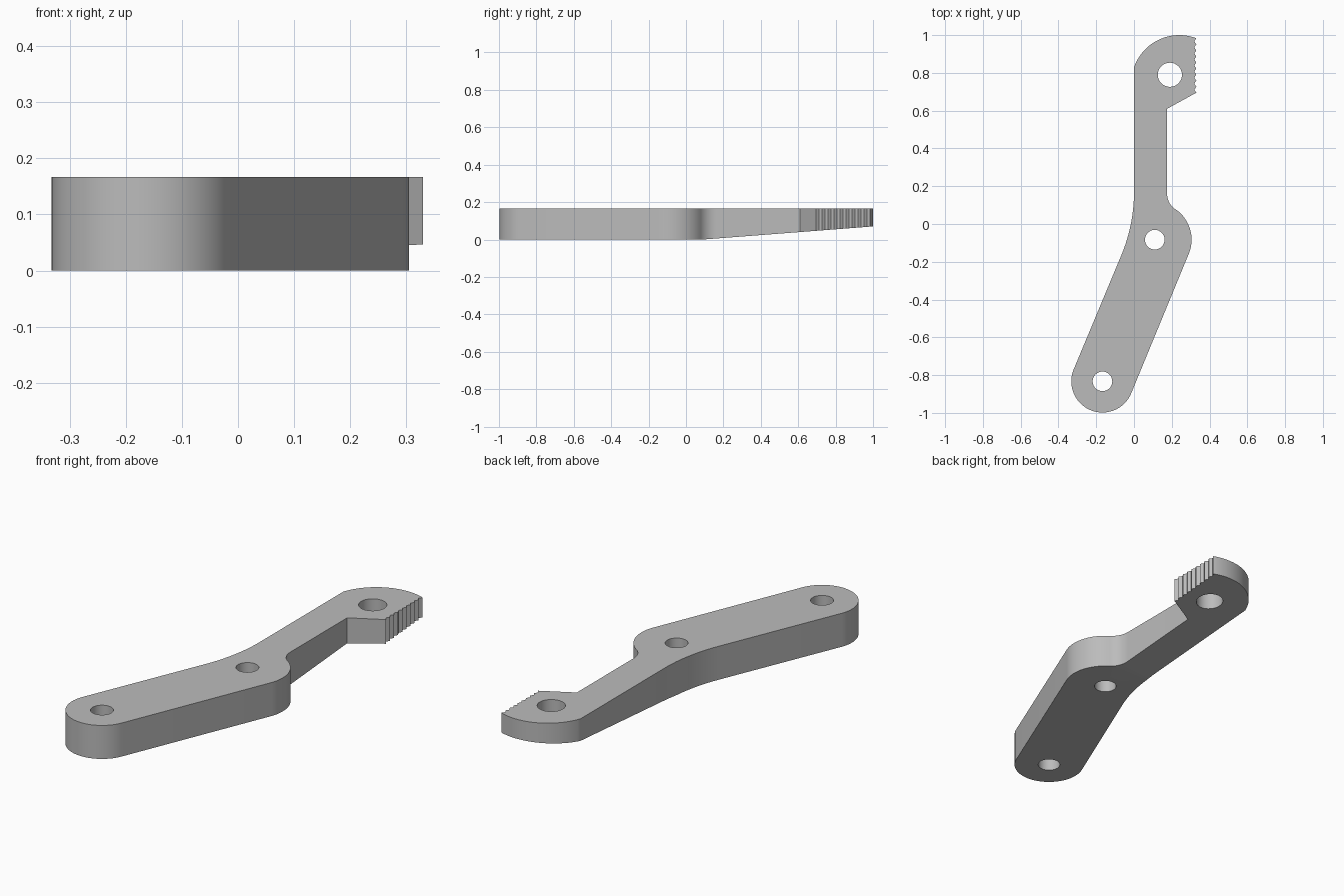
import bpy, bmesh
from math import sin, cos, radians

if "Cube" in bpy.data.objects:
    bpy.data.objects.remove(bpy.data.objects["Cube"], do_unlink=True)

THICK = 0.167      # plate height
CREASE_Y = 0.09    # where the underside starts to rise
RISE = 0.07        # underside height at the far tip
TEETH = 9


def arc(cx, cy, r, a0, a1, n):
    """Points along an arc, angles in degrees."""
    angles = [radians(a0 + (a1 - a0) * i / n) for i in range(n + 1)]
    return [(cx + r * cos(a), cy + r * sin(a)) for a in angles]


def loop(bm, pts):
    verts = [bm.verts.new((x, y, THICK)) for x, y in pts]
    return [bm.edges.new((v, verts[i - 1])) for i, v in enumerate(verts)]


# Grip teeth along the edge of the head
y0, y1 = 0.695, 0.983
step = (y1 - y0) / TEETH
teeth = [(0.33, y0)]
for i in range(TEETH):
    teeth += [(0.319, y0 + step * (i + 0.5)), (0.33, y0 + step * (i + 1))]

# Outline, counter-clockwise from the rounded lower end
outline = (
    arc(-0.167, -0.833, 0.165, 157.4, 339.8, 40)     # lower end
    + arc(0.11, -0.083, 0.195, -20.2, 56, 20)        # elbow lobe
    + arc(0.275, 0.161, 0.10, 236, 180, 12)          # fillet into neck
    + [(0.175, 0.61)]
    + teeth
    + arc(0.24, 0.746, 0.254, 71, 160.7, 24)         # head crown
    + arc(-0.87, 0.17, 0.87, 0, -22.6, 16)           # inner bend
)

bm = bmesh.new()
edges = loop(bm, outline)
for cx, cy, r in ((-0.167, -0.833, 0.052), (0.11, -0.083, 0.052), (0.19, 0.79, 0.064)):
    edges += loop(bm, arc(cx, cy, r, 0, 348.75, 31))
bmesh.ops.triangle_fill(bm, edges=edges, use_beauty=True, normal=(0, 0, 1))

# Cut at the crease so the underside can slope beyond it
bmesh.ops.bisect_plane(bm, geom=bm.verts[:] + bm.edges[:] + bm.faces[:],
                       plane_co=(0, CREASE_Y, 0), plane_no=(0, 1, 0))
result = bmesh.ops.extrude_face_region(bm, geom=bm.faces[:], use_keep_orig=True)
for v in result["geom"]:
    if isinstance(v, bmesh.types.BMVert):
        v.co.z = RISE * max(0, v.co.y - CREASE_Y) / (1 - CREASE_Y)
bmesh.ops.recalc_face_normals(bm, faces=bm.faces[:])

mesh = bpy.data.meshes.new("lever_arm")
bm.to_mesh(mesh)
bm.free()
lever = bpy.data.objects.new("lever_arm", mesh)
bpy.context.collection.objects.link(lever)

# Plain grey metal
grey = bpy.data.materials.new("grey")
grey.use_nodes = True
colour = (0.5, 0.5, 0.5, 1)
grey.diffuse_color = colour
grey.node_tree.nodes["Principled BSDF"].inputs["Base Color"].default_value = colour
mesh.materials.append(grey)

bpy.ops.object.select_all(action="DESELECT")
lever.select_set(True)
bpy.context.view_layer.objects.active = lever
bpy.ops.object.shade_smooth_by_angle(angle=radians(30))
